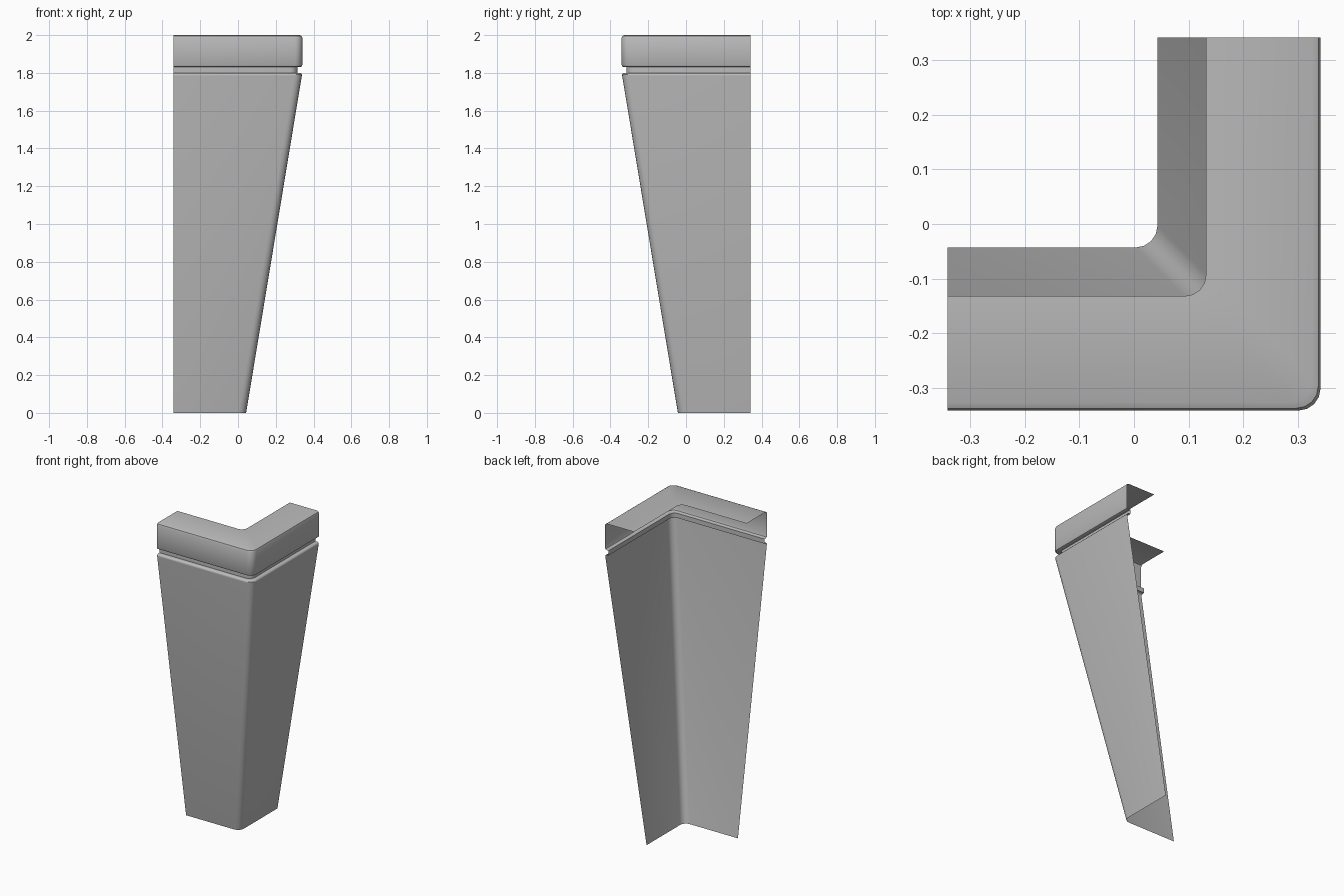
import bpy, bmesh, math

cube = bpy.data.objects.get("Cube")
if cube:
    bpy.data.objects.remove(cube, do_unlink=True)

END = 0.341      # open ends of both wings
RADIUS = 0.04    # rounding of the vertical corner
STEPS = 4

grey = bpy.data.materials.new("plain grey")
grey.use_nodes = True
colour = (0.5, 0.5, 0.5, 1)
grey.diffuse_color = colour
grey.node_tree.nodes["Principled BSDF"].inputs["Base Color"].default_value = colour


def corner_path(d):
    """L-shaped path at distance d from the centre, with a rounded corner."""
    c = d - RADIUS
    arc = [math.radians(-90 + 90 * i / STEPS) for i in range(STEPS + 1)]
    points = [(c + RADIUS * math.cos(a), -c + RADIUS * math.sin(a)) for a in arc]
    return [(-END, -d)] + points + [(d, END)]


def sweep(name, profile):
    """Open sheet following the corner path; profile is (distance, height)."""
    bm = bmesh.new()
    rows = [[bm.verts.new((x, y, z)) for x, y in corner_path(d)] for d, z in profile]
    for low, high in zip(rows, rows[1:]):
        for i in range(len(low) - 1):
            bm.faces.new((low[i], low[i + 1], high[i + 1], high[i]))
    mesh = bpy.data.meshes.new(name)
    bm.to_mesh(mesh)
    bm.free()
    mesh.materials.append(grey)
    obj = bpy.data.objects.new(name, mesh)
    bpy.context.collection.objects.link(obj)
    bpy.ops.object.select_all(action='DESELECT')
    obj.select_set(True)
    bpy.context.view_layer.objects.active = obj
    bpy.ops.object.shade_smooth_by_angle(angle=math.radians(40))


# Tapered leg shell with a rolled upper lip
sweep("tapered_leg", [(0.043, 0), (0.338, 1.785), (0.338, 1.792),
                      (0.333, 1.798), (0.325, 1.8), (0.314, 1.8)])

# Recessed groove between leg and cap
sweep("groove_band", [(0.314, 1.8), (0.314, 1.83)])

# Cap with rounded edges and a flat open-backed top
sweep("top_cap", [(0.314, 1.83), (0.328, 1.83), (0.337, 1.834), (0.341, 1.843),
                  (0.341, 1.984), (0.337, 1.995), (0.326, 2.0), (0.132, 2.0)])
